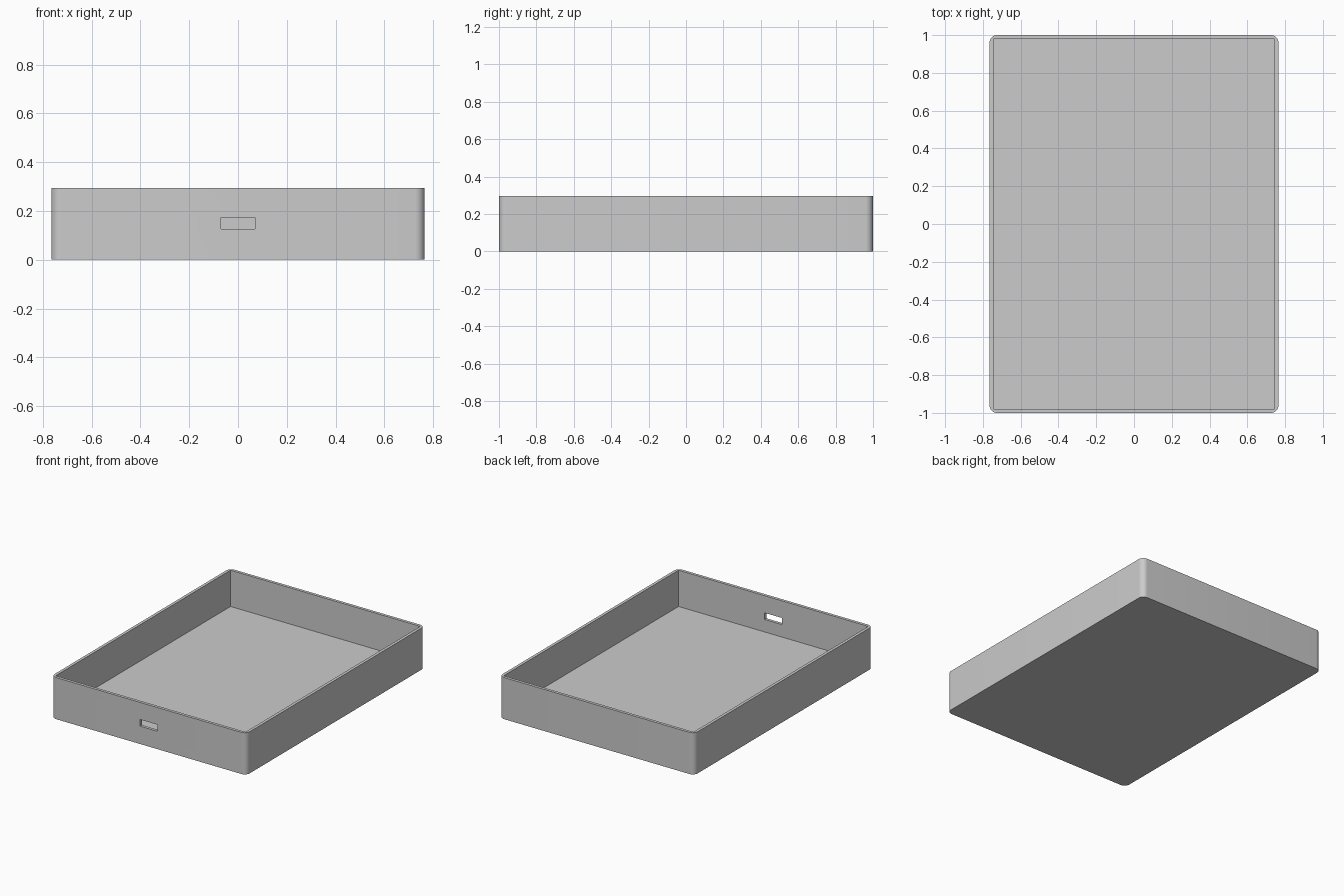
import bpy, bmesh, math
from mathutils import Matrix

if "Cube" in bpy.data.objects:
    bpy.data.objects.remove(bpy.data.objects["Cube"], do_unlink=True)

WIDTH, LENGTH, HEIGHT = 1.53, 2.0, 0.295
WALL, FLOOR, RADIUS = 0.021, 0.038, 0.04

grey = bpy.data.materials.new("plain grey")
grey.use_nodes = True
colour = (0.6, 0.6, 0.6, 1)
grey.diffuse_color = colour
grey.node_tree.nodes["Principled BSDF"].inputs["Base Color"].default_value = colour


def box(name, size, centre, radius=0):
    """Box with optionally rounded upright edges."""
    bm = bmesh.new()
    bmesh.ops.create_cube(bm, size=1, matrix=Matrix.LocRotScale(centre, None, size))
    if radius:
        upright = [e for e in bm.edges
                   if abs(e.verts[0].co.z - e.verts[1].co.z) > size[2] / 2]
        bmesh.ops.bevel(bm, geom=upright, offset=radius, segments=10,
                        profile=0.5, affect='EDGES')
    mesh = bpy.data.meshes.new(name)
    bm.to_mesh(mesh)
    bm.free()
    mesh.materials.append(grey)
    obj = bpy.data.objects.new(name, mesh)
    bpy.context.collection.objects.link(obj)
    return obj


# Outer shell of the tray
tray = box("tray", (WIDTH, LENGTH, HEIGHT), (0, 0, HEIGHT / 2), RADIUS)

# Square-cornered hollow, and a slot through the front wall only
cutters = [
    box("hollow_cutter", (WIDTH - 2 * WALL, LENGTH - 2 * WALL, HEIGHT),
        (0, 0, FLOOR + HEIGHT / 2)),
    box("slot_cutter", (0.138, 0.2, 0.047), (0, -LENGTH / 2, 0.15)),
]
for cutter in cutters:
    cut = tray.modifiers.new(cutter.name, 'BOOLEAN')
    cut.operation = 'DIFFERENCE'
    cut.solver = 'EXACT'
    cut.object = cutter

# Apply the cuts, then drop the cutters
bpy.context.view_layer.objects.active = tray
for cutter in cutters:
    bpy.ops.object.modifier_apply(modifier=cutter.name)
    bpy.data.objects.remove(cutter, do_unlink=True)

# Smooth round corners, crisp rims
bpy.ops.object.select_all(action='DESELECT')
tray.select_set(True)
bpy.ops.object.shade_smooth_by_angle(angle=math.radians(30))
